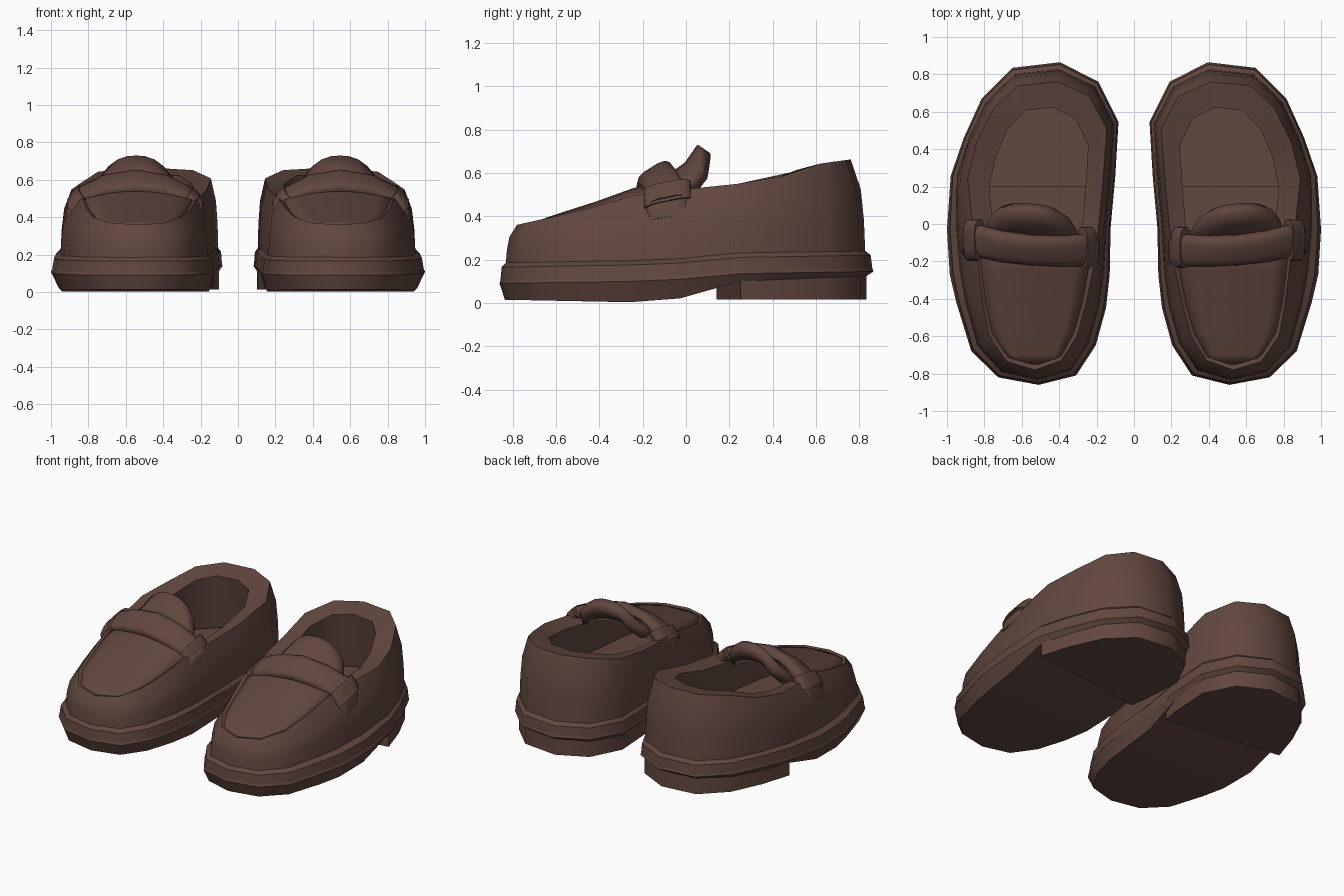
import bpy, bmesh, math
from mathutils import Vector

if "Cube" in bpy.data.objects:
    bpy.data.objects.remove(bpy.data.objects["Cube"])

leather = bpy.data.materials.new("brown leather")
leather.diffuse_color = (0.122, 0.063, 0.05, 1)
leather.use_nodes = True
leather.node_tree.nodes["Principled BSDF"].inputs["Base Color"].default_value = leather.diffuse_color

# Matching outlines of one shoe, running from the toe round the outer side
SOLE = [(.51, -.86), (.725, -.82), (.87, -.68), (.95, -.42), (.985, -.27), (1.0, -.03),
        (.98, .257), (.91, .46), (.815, .67), (.65, .835), (.395, .865), (.19, .76),
        (.083, .545), (.10, .257), (.125, -.02), (.13, -.27), (.15, -.45), (.205, -.65), (.31, -.81)]
RIM = [(.53, -.78), (.68, -.735), (.775, -.60), (.81, -.42), (.83, -.24), (.86, -.02),
       (.89, .24), (.84, .44), (.75, .62), (.62, .74), (.41, .76), (.24, .685),
       (.145, .51), (.165, .24), (.19, -.02), (.22, -.25), (.255, -.42), (.305, -.60), (.39, -.73)]
N = len(SOLE)


def curve(*pts):
    """Height as a piecewise linear function of y."""
    def f(y):
        for (a, za), (b, zb) in zip(pts, pts[1:]):
            if y <= b:
                return za + (zb - za) * max(0, (y - a) / (b - a))
        return pts[-1][1]
    return f


rise = curve((-.86, 0), (-.1, .012), (.25, .045), (.86, .055))
bottom = curve((-.86, .015), (-.5, .008), (-.1, 0), (.25, .1), (.86, .125))
rim_z = curve((-.78, .36), (-.6, .40), (-.45, .435), (-.25, .495), (0, .525), (.1, .527), (.43, .58), (.6, .64), (.76, .662))


def outline(t):
    return [(a[0] + (b[0] - a[0]) * t, a[1] + (b[1] - a[1]) * t) for a, b in zip(SOLE, RIM)]


def ring(t, z):
    return [(x, y, z(y)) for x, y in outline(t)]


def inner(sx, sy, z):
    return [(.49 + (x - .49) * sx, y * sy, z(y)) for x, y in RIM]


def build(name, verts, faces, fix=True, thick=0, angle=38, creases=()):
    """Make one part and its mirrored twin; creases lists the outline rings that stay sharp."""
    bm = bmesh.new()
    vs = [bm.verts.new(v) for v in verts]
    for f in faces:
        bm.faces.new([vs[i] for i in f])
    bm.verts.index_update()
    if fix:
        bmesh.ops.recalc_face_normals(bm, faces=bm.faces)
    me = bpy.data.meshes.new(name)
    bm.to_mesh(me)
    bm.free()
    me.materials.append(leather)
    ob = bpy.data.objects.new(name, me)
    bpy.context.collection.objects.link(ob)
    bpy.ops.object.select_all(action='DESELECT')
    ob.select_set(True)
    bpy.context.view_layer.objects.active = ob
    bpy.ops.object.shade_smooth_by_angle(angle=math.radians(angle))
    if creases:
        for e in me.edges:
            a, b = (v // N for v in e.vertices)
            e.use_edge_sharp = a == b and a in creases
    if thick:
        s = ob.modifiers.new("thickness", 'SOLIDIFY')
        s.thickness, s.offset = thick, -1
    ob.modifiers.new("pair", 'MIRROR').use_mirror_merge = False
    return ob


def bridge(count, n):
    return [(r * n + i, r * n + (i + 1) % n, (r + 1) * n + (i + 1) % n, (r + 1) * n + i)
            for r in range(count - 1) for i in range(n)]


def strip_cap(base):
    """Close an outline with strips running across the shoe."""
    faces = [(base, base + 1, base + N - 1)]
    return faces + [(base + i, base + i + 1, base + N - i - 1, base + N - i) for i in range(1, 9)]


def shell(name, rings, caps, creases):
    verts = [v for r in rings for v in r]
    faces = bridge(len(rings), N)
    for c in caps:
        faces += strip_cap(c * N)
    build(name, verts, faces, creases=creases)


# Sole with its welt
shell("sole", [ring(.3, bottom),
               ring(0, lambda y: .09 + rise(y)),
               ring(.05, lambda y: .105 + rise(y)),
               ring(.12, lambda y: .165 + rise(y)),
               ring(.42, lambda y: .19 + rise(y))], (0, 4), (0, 1, 2, 3, 4))

# Heel block with a slanting front
heel = ring(.3, lambda y: .015)[6:14] + [(.14, .14, .015)]
n = len(heel)
heel_top = [(x, y, .14) for x, y, z in heel]
build("heel", heel + heel_top, bridge(2, n) + [tuple(range(n)), tuple(range(n, 2 * n))], angle=60)


# Upper: outer wall, wide rim, undercut lining and floor
def wall(t, h):
    return [(x, y, (.18 + rise(y)) * (1 - h) + rim_z(r[1]) * h)
            for (x, y), r in zip(outline(t), RIM)]


shell("upper", [wall(.36, 0), wall(.42, .35), wall(.56, .68), wall(1, 1),
                inner(.71, .82, lambda y: rim_z(y) - .03),
                inner(.78, .88, lambda y: .26)], (5,), (0, 3, 4, 5))

# Heel pad inside the shoe
pad = inner(.74, .84, lambda y: .272)[6:14]
n = len(pad)
build("heel_pad", pad + [(x, y, .25) for x, y, z in pad],
      bridge(2, n) + [tuple(range(n)), tuple(range(n, 2 * n))])


# Arched sheets: rows of (y, centre x, half width, edge z, middle z)
def arch(name, rows, thick, skew=0, power=2):
    m = 9
    us = [2 * c / (m - 1) - 1 for c in range(m)]
    verts = [(cx + w * u, y + skew * w * u, ze + (zc - ze) * (1 - abs(u) ** power))
             for y, cx, w, ze, zc in rows for u in us]
    faces = [(r * m + c, r * m + c + 1, (r + 1) * m + c + 1, (r + 1) * m + c)
             for r in range(len(rows) - 1) for c in range(m - 1)]
    build(name, verts, faces, False, thick, 60)


arch("apron", [(-.75, .53, .09, .354, .357), (-.70, .535, .15, .37, .374),
               (-.58, .54, .22, .40, .415), (-.42, .535, .258, .438, .466),
               (-.25, .53, .285, .49, .527), (-.06, .53, .30, .52, .585)], .03)
arch("tongue", [(-.09, .545, .26, .52, .585), (0, .545, .235, .55, .65),
                (.055, .545, .195, .615, .73)], .065, .1, 2.5)


# Straps: a rounded band swept along a path, each point (x, y, z, tilt in degrees)
def band(name, path, half, thick):
    pts = [Vector(p[:3]) for p in path]
    verts, k = [], 12
    for i, p in enumerate(pts):
        tilt = math.radians(path[i][3])
        w = Vector((0, math.cos(tilt), math.sin(tilt)))
        t = (pts[min(i + 1, len(pts) - 1)] - pts[max(i - 1, 0)]).normalized()
        nrm = w.cross(t).normalized()
        for j in range(k):
            a = 2 * math.pi * (j + .5) / k
            c, s = math.cos(a), math.sin(a)
            verts.append(p + w * half * math.copysign(abs(c) ** .6, c)
                         + nrm * thick * math.copysign(abs(s) ** .7, s))
    last = (len(pts) - 1) * k
    build(name, verts, bridge(len(pts), k) + [tuple(range(k)), tuple(range(last, last + k))], angle=50)


band("strap", [(.885, -.085, .46, 12), (.83, -.09, .515, 20), (.71, -.12, .565, 28), (.545, -.14, .59, 32),
               (.39, -.145, .565, 28), (.275, -.14, .515, 20), (.215, -.135, .46, 12)], .088, .042)
for label, side, y in (("outer", 1, -.085), ("inner", -1, -.125)):
    cx = .55
    band(label + "_strap_loop", [(cx + side * d, y, z, 12) for d, z in ((.275, .53), (.31, .495), (.328, .455))], .112, .042)
    band(label + "_strap_end", [(cx + side * d, y, z, 8) for d, z in ((.315, .47), (.33, .43), (.335, .39))], .10, .04)
